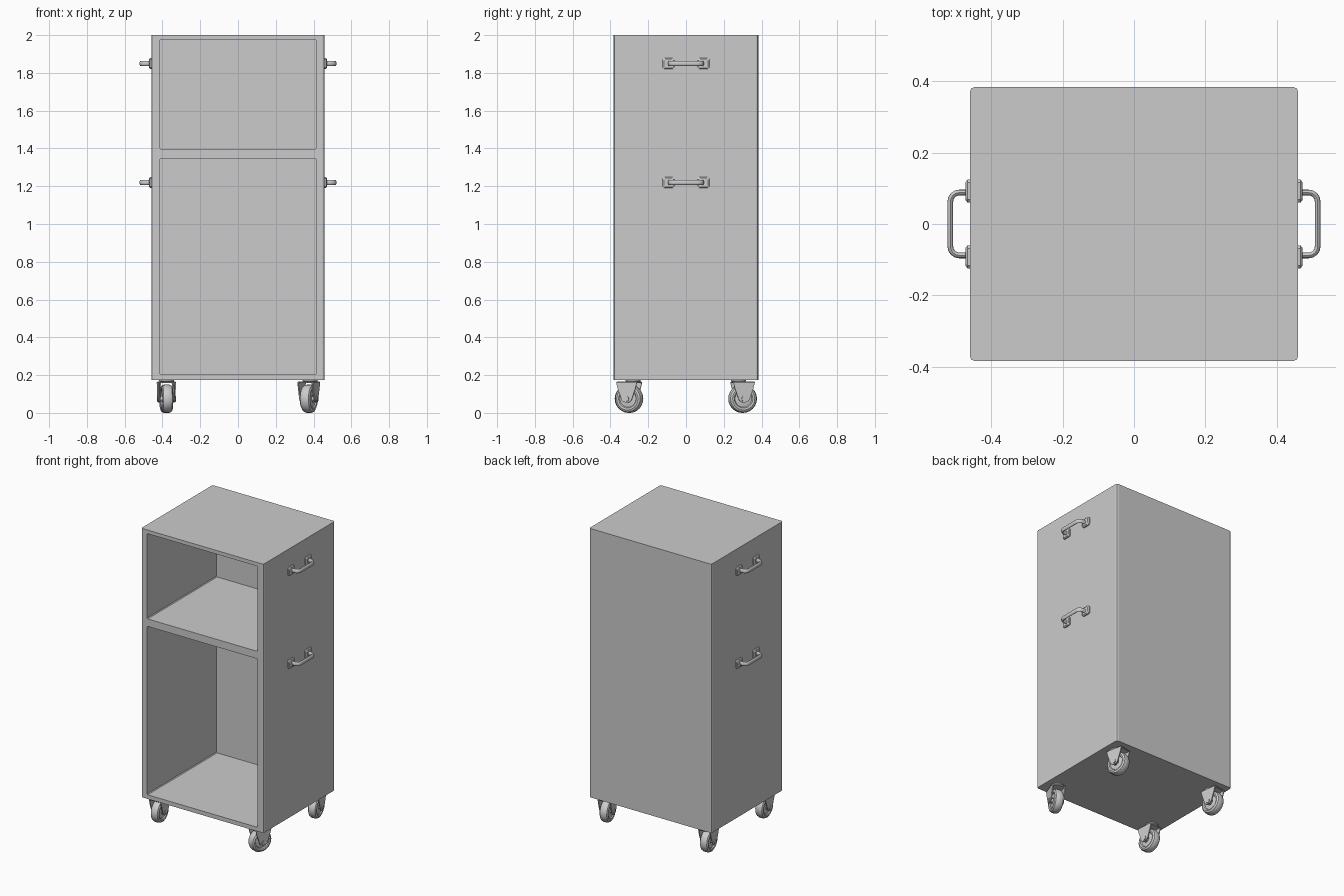
import bpy, bmesh
from math import sin, cos, pi, radians, atan2
from mathutils import Matrix, Vector

if "Cube" in bpy.data.objects:
    bpy.data.objects.remove(bpy.data.objects["Cube"])


def finish(bm, name, smooth=None):
    bmesh.ops.recalc_face_normals(bm, faces=bm.faces)
    me = bpy.data.meshes.new(name)
    bm.to_mesh(me)
    bm.free()
    ob = bpy.data.objects.new(name, me)
    bpy.context.collection.objects.link(ob)
    bpy.ops.object.select_all(action='DESELECT')
    ob.select_set(True)
    bpy.context.view_layer.objects.active = ob
    if smooth:
        bpy.ops.object.shade_smooth_by_angle(angle=radians(smooth))
    return ob


def box(name, lo, hi, bevel=0, axis=None, segs=2, smooth=None):
    """Box between two corners; edges parallel to axis (or all) get bevelled."""
    lo, hi = Vector(lo), Vector(hi)
    bm = bmesh.new()
    bmesh.ops.create_cube(bm, size=1)
    for v in bm.verts:
        v.co = (lo + hi) / 2 + v.co * (hi - lo)
    if bevel:
        edges = [e for e in bm.edges if axis is None or
                 abs((e.verts[0].co - e.verts[1].co).normalized()[axis]) > 0.9]
        bmesh.ops.bevel(bm, geom=edges, offset=bevel, segments=segs,
                        profile=0.5, affect='EDGES')
    return finish(bm, name, smooth)


def loft(name, rings, closed, smooth):
    """Skin a list of point rings; closed joins last ring to first."""
    bm = bmesh.new()
    vs = [[bm.verts.new(p) for p in r] for r in rings]
    n, m = len(vs), len(vs[0])
    for i in range(n if closed else n - 1):
        a, b = vs[i], vs[(i + 1) % n]
        for j in range(m):
            k = (j + 1) % m
            bm.faces.new((a[j], a[k], b[k], b[j]))
    if not closed:
        bm.faces.new(vs[0])
        bm.faces.new(vs[-1])
    return finish(bm, name, smooth)


# Cabinet shell with two open compartments
W, D = 0.459, 0.383
cabinet = box("cabinet", (-W, -D, 0.175), (W, D, 2.0), 0.012, 2)
for z0, z1 in ((0.203, 1.346), (1.397, 1.975)):
    cutter = box("compartment_cutter", (-0.415, -0.6, z0), (0.415, 0.362, z1), 0.005, 1, 1)
    cutter.hide_render = True
    mod = cabinet.modifiers.new("opening", 'BOOLEAN')
    mod.object, mod.operation, mod.solver = cutter, 'DIFFERENCE', 'EXACT'
    bpy.context.view_layer.objects.active = cabinet
    bpy.ops.object.modifier_apply(modifier=mod.name)
    bpy.data.objects.remove(cutter)


# Side handles: oval bar bent into a U on two chamfered mounts
def handle(side, z):
    out, half, r = 0.514, 0.088, 0.025
    path = [(W, -half, pi / 2)]
    for a in range(5):
        t = pi / 2 * a / 4
        path.append((out - r + r * sin(t), -half + r - r * cos(t), pi / 2 - t))
    path += [(x, -y, -a) for x, y, a in reversed(path)]
    rings = []
    for x, y, a in path:
        nx, ny = cos(a), -sin(a)
        rings.append([(side * (x + nx * 0.008 * cos(t)), y + ny * 0.008 * cos(t),
                       z + 0.014 * sin(t)) for t in [2 * pi * k / 12 for k in range(12)]])
    loft("handle_bar", rings, False, 40)
    for s in (-1, 1):
        yc = s * 0.092
        def ring(x, h, c):
            pts = [(h, h - c), (h - c, h), (c - h, h), (-h, h - c),
                   (-h, c - h), (c - h, -h), (h - c, -h), (h, c - h)]
            return [(side * x, yc + p * 1.07, z + q * 0.95) for p, q in pts]
        loft("handle_mount", [ring(W - 0.002, 0.03, 0.008), ring(W + 0.007, 0.03, 0.008),
                              ring(W + 0.012, 0.024, 0.007)], False, None)


for side in (-1, 1):
    for z in (1.85, 1.22):
        handle(side, z)


# Swivel casters, built rolling towards local -y and then turned
def caster(x, y, hx, hy):
    parts = []
    zc, off = 0.075, -0.022
    prof = [(0.018, 0.02), (0.024, 0.02), (0.02, 0.045), (0.027, 0.05), (0.029, 0.06),
            (0.023, 0.07), (0.011, 0.075), (-0.011, 0.075), (-0.023, 0.07), (-0.029, 0.06),
            (-0.027, 0.05), (-0.02, 0.045), (-0.024, 0.02), (-0.018, 0.02)]
    rings = [[(px, off + pr * cos(t), zc + pr * sin(t)) for px, pr in prof]
             for t in [2 * pi * k / 24 for k in range(24)]]
    parts.append(loft("caster_wheel", rings, True, 35))
    axle = [[(px, off + 0.014 * cos(t), zc + 0.014 * sin(t))
             for t in [2 * pi * k / 12 for k in range(12)]] for px in (-0.047, 0.047)]
    parts.append(loft("caster_axle", axle, False, 35))
    # tapered cheeks with rounded lower end
    outline = [(0.058, 0.162), (-0.058, 0.162), (-0.05, 0.13)]
    outline += [(-0.03 * cos(t), zc - 0.02 * sin(t)) for t in [pi * k / 6 for k in range(7)]]
    outline += [(0.05, 0.13)]
    for s in (-1, 1):
        cheek = [[(s * px, off + p, q) for p, q in outline] for px in (0.037, 0.043)]
        parts.append(loft("caster_cheek", cheek, False, None))
    parts.append(box("caster_fork_top", (-0.043, off - 0.058, 0.157),
                     (0.043, off + 0.058, 0.165), 0.003, None, 1))
    swivel = [[(r * cos(t), r * sin(t), z) for t in [2 * pi * k / 20 for k in range(20)]]
              for r, z in ((0.034, 0.163), (0.04, 0.169), (0.04, 0.177))]
    parts.append(loft("caster_swivel", swivel, False, 35))
    turn = Matrix.Translation((x, y, 0)) @ Matrix.Rotation(atan2(hx, -hy), 4, 'Z')
    for ob in parts:
        ob.data.transform(turn)


caster(-0.378, -0.28, 0.08, -1)
caster(0.382, -0.28, -0.34, -0.94)
caster(0.382, 0.278, -0.2, 0.98)
caster(-0.378, 0.278, -0.12, 0.99)
